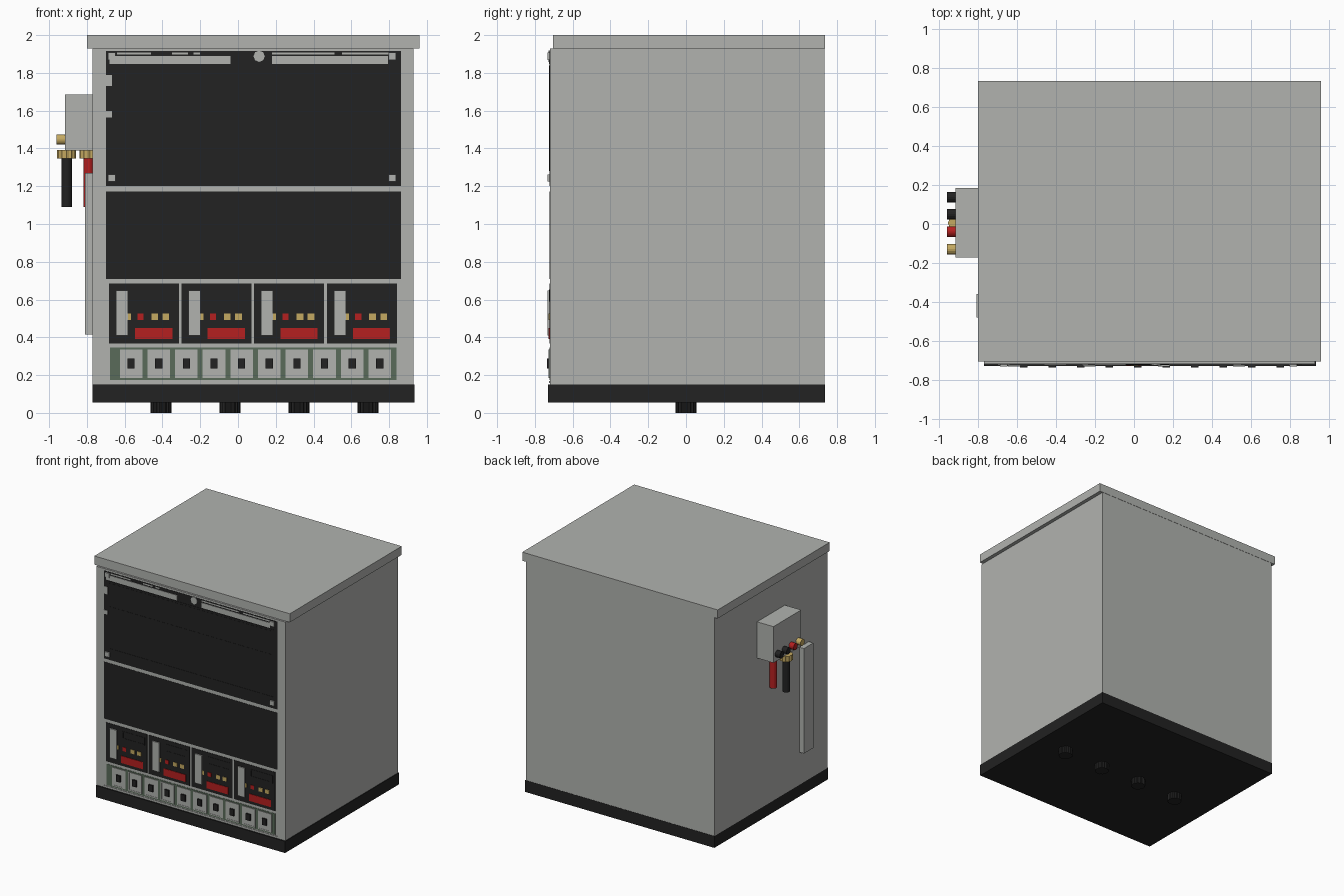
import bpy, bmesh, math
from mathutils import Matrix, Vector

cube = bpy.data.objects.get("Cube")
if cube:
    bpy.data.objects.remove(cube, do_unlink=True)


def material(name, rgb):
    m = bpy.data.materials.new(name)
    m.use_nodes = True
    m.diffuse_color = (*rgb, 1)
    bsdf = next(n for n in m.node_tree.nodes if n.type == 'BSDF_PRINCIPLED')
    bsdf.inputs["Base Color"].default_value = (*rgb, 1)
    return m


GREY = material("light grey", (0.44, 0.45, 0.43))
BLACK = material("black", (0.016, 0.016, 0.016))
RED = material("red", (0.46, 0.014, 0.014))
GOLD = material("brass", (0.56, 0.40, 0.12))
GREEN = material("dull green", (0.10, 0.145, 0.10))


def finish(name, bm, mat):
    mesh = bpy.data.meshes.new(name)
    bm.to_mesh(mesh)
    bm.free()
    mesh.materials.append(mat)
    ob = bpy.data.objects.new(name, mesh)
    bpy.context.collection.objects.link(ob)
    return ob


def box(name, x, y, z, mat):
    """Block from (min, max) pairs on each axis."""
    bm = bmesh.new()
    bmesh.ops.create_cube(bm, size=1)
    for v in bm.verts:
        v.co = Vector([(a + b) / 2 + c * (b - a) for (a, b), c in zip((x, y, z), v.co)])
    return finish(name, bm, mat)


def plate(name, x, z, front, mat):
    """Part on the front face whose outer surface lies at y = -front."""
    return box(name, x, (-front, -0.71), z, mat)


def cylinder(name, centre, radius, length, mat, axis='Z', sides=16, ribbed=False):
    bm = bmesh.new()
    bmesh.ops.create_cone(bm, cap_ends=True, segments=sides, radius1=radius,
                          radius2=radius, depth=length)
    if ribbed:  # pull in every other column of vertices
        for v in bm.verts:
            step = round(math.atan2(v.co.y, v.co.x) / (2 * math.pi / sides))
            if step % 2:
                v.co.x *= 0.9
                v.co.y *= 0.9
    turn = Matrix.Rotation(math.pi / 2, 4, 'Y' if axis == 'X' else 'X') if axis != 'Z' else Matrix()
    bmesh.ops.transform(bm, matrix=Matrix.Translation(centre) @ turn, verts=bm.verts)
    return finish(name, bm, mat)


def frame(name, x, z, width, front, mat):
    """Thin rectangular rim on the front face."""
    for side, xs in (("left", (x[1] - width, x[1])), ("right", (x[0], x[0] + width))):
        plate(f"{name}_{side}", xs, z, front, mat)
    inner = (x[0] + width, x[1] - width)
    plate(name + "_top", inner, (z[1] - width, z[1]), front, mat)
    plate(name + "_bottom", inner, (z[0], z[0] + width), front, mat)


# Cabinet shell
box("cabinet_body", (-0.77, 0.93), (-0.72, 0.733), (0.15, 1.93), GREY)
box("lid", (-0.80, 0.96), (-0.705, 0.735), (1.93, 2.0), GREY)
box("plinth", (-0.77, 0.935), (-0.73, 0.735), (0.055, 0.15), BLACK)
for i in range(4):
    cylinder(f"foot_{i + 1}", (-0.407 + 0.365 * i, 0, 0.03), 0.055, 0.06, BLACK,
             sides=32, ribbed=True)

# Upper equipment bay
plate("upper_panel", (-0.70, 0.862), (1.2, 1.915), 0.722, BLACK)
plate("middle_panel", (-0.70, 0.862), (0.71, 1.172), 0.722, BLACK)
frame("door_rim", (-0.665, 0.835), (1.28, 1.84), 0.014, 0.724, BLACK)
plate("door_upper", (-0.65, 0.82), (1.64, 1.825), 0.7235, BLACK)
plate("door_lower", (-0.65, 0.82), (1.305, 1.635), 0.7235, BLACK)
plate("top_bar_right", (-0.68, -0.04), (1.848, 1.89), 0.726, GREY)
plate("top_bar_left", (0.18, 0.795), (1.848, 1.89), 0.726, GREY)
for i, xs in enumerate([(-0.64, -0.46), (-0.35, -0.265), (-0.235, -0.20),
                        (0.18, 0.51), (0.55, 0.62), (0.62, 0.80)]):
    plate(f"top_rail_{i + 1}", xs, (1.898, 1.908), 0.724, GREY)
cylinder("latch", (0.112, -0.72, 1.888), 0.03, 0.014, GREY, axis='Y', sides=8)
for x in (-0.668, 0.817):
    for z in (1.888, 1.243):
        plate("corner_fastener", (x - 0.019, x + 0.019), (z - 0.019, z + 0.019), 0.733, GREY)
plate("side_tab_upper", (-0.70, -0.667), (1.73, 1.79), 0.726, GREY)
plate("side_tab_lower", (-0.70, -0.667), (1.565, 1.597), 0.726, GREY)

# Four power modules
for i in range(4):
    x = -0.683 + 0.3845 * i
    n = i + 1
    plate(f"module_{n}_panel", (x, x + 0.37), (0.368, 0.684), 0.723, BLACK)
    plate(f"module_{n}_handle", (x + 0.037, x + 0.10), (0.41, 0.648), 0.732, GREY)
    frame(f"module_{n}_display", (x + 0.148, x + 0.35), (0.589, 0.652), 0.008, 0.725, BLACK)
    plate(f"module_{n}_red_label", (x + 0.138, x + 0.335), (0.392, 0.45), 0.727, RED)
    plate(f"module_{n}_red_button", (x + 0.15, x + 0.182), (0.493, 0.525), 0.727, RED)
    for dx, w in ((0.10, 0.016), (0.224, 0.036), (0.283, 0.036)):
        plate(f"module_{n}_brass_button", (x + dx, x + dx + w), (0.493, 0.525), 0.727, GOLD)

# Row of breakers
plate("breaker_tray", (-0.677, 0.84), (0.175, 0.347), 0.722, GREEN)
for i in range(10):
    x = -0.566 + 0.1463 * i
    plate(f"breaker_{i + 1}", (x - 0.06, x + 0.06), (0.186, 0.336), 0.725, GREY)
    frame(f"breaker_{i + 1}_rim", (x - 0.06, x + 0.06), (0.186, 0.336), 0.008, 0.727, GREY)
    plate(f"breaker_{i + 1}_toggle", (x - 0.019, x + 0.019), (0.234, 0.287), 0.737, BLACK)
plate("lower_trim", (-0.70, 0.862), (0.158, 0.168), 0.724, GREY)

# Side junction box, connectors, cables and conduit
box("junction_box", (-0.917, -0.76), (-0.172, 0.185), (1.39, 1.685), GREY)
for y, mat in ((-0.129, GOLD), (-0.039, RED), (0.051, BLACK), (0.138, BLACK)):
    cylinder("side_connector", (-0.935, y, 1.448), 0.027, 0.05, mat, axis='X')
for x, mat, label in ((-0.907, BLACK, "black"), (-0.79, RED, "red")):
    cylinder(f"{label}_cable_gland", (x, 0.005, 1.37), 0.05, 0.046, GOLD, sides=24, ribbed=True)
    cylinder(f"{label}_cable", (x, 0.005, 1.22), 0.027, 0.26, mat)
box("cable_conduit", (-0.81, -0.765), (-0.48, -0.36), (0.415, 1.27), GREY)
